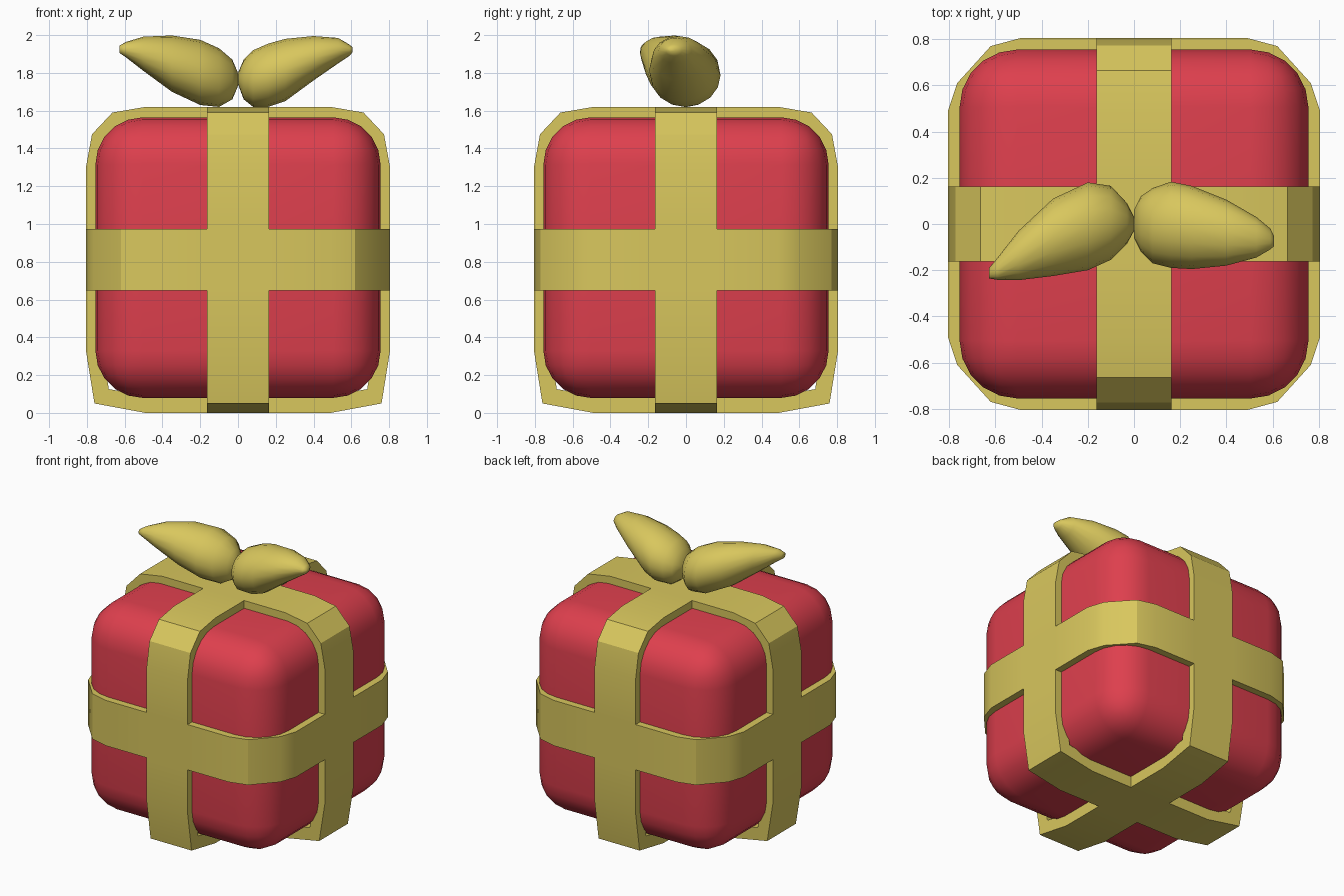
import bpy, bmesh, math
from mathutils import Vector

if "Cube" in bpy.data.objects:
    bpy.data.objects.remove(bpy.data.objects["Cube"])


def material(name, rgb):
    m = bpy.data.materials.new(name)
    m.diffuse_color = (*rgb, 1)
    m.use_nodes = True
    m.node_tree.nodes["Principled BSDF"].inputs["Base Color"].default_value = m.diffuse_color
    return m


RED = material("red wrapping", (0.73, 0.05, 0.075))
GOLD = material("gold ribbon", (0.69, 0.57, 0.11))


def add(name, bm, mat, angle):
    bmesh.ops.recalc_face_normals(bm, faces=bm.faces)
    me = bpy.data.meshes.new(name)
    bm.to_mesh(me)
    bm.free()
    me.materials.append(mat)
    ob = bpy.data.objects.new(name, me)
    bpy.context.collection.objects.link(ob)
    smooth(ob, angle)
    return ob


def smooth(ob, angle):
    bpy.ops.object.select_all(action='DESELECT')
    ob.select_set(True)
    bpy.context.view_layer.objects.active = ob
    bpy.ops.object.shade_smooth_by_angle(angle=math.radians(angle))


# Rounded box
bm = bmesh.new()
bmesh.ops.create_cube(bm, size=1)
for v in bm.verts:
    v.co = Vector((v.co.x * 1.51, v.co.y * 1.51, 0.822 + v.co.z * 1.485))
bmesh.ops.bevel(bm, geom=bm.edges[:], offset=0.25, segments=5,
                profile=0.5, affect='EDGES')
add("gift_box", bm, RED, 60)


# Ribbon bands: hollow rings swept from a half profile (u, v)
def band(name, half, centre, place, width=0.163):
    outer = half + [(-u, v) for u, v in reversed(half)]
    inner = [(u * 0.9, centre + (v - centre) * 0.9) for u, v in outer]
    bm = bmesh.new()
    loops = [[bm.verts.new(place(u, v, w)) for u, v in prof]
             for prof, w in ((outer, -width), (outer, width),
                             (inner, width), (inner, -width))]
    n = len(outer)
    for k in range(4):
        a, b = loops[k], loops[(k + 1) % 4]
        for i in range(n):
            j = (i + 1) % n
            bm.faces.new((a[i], a[j], b[j], b[i]))
    return add(name, bm, GOLD, 30)


upright = [(0.49, 0.0), (0.76, 0.05), (0.805, 0.33), (0.805, 1.3),
           (0.773, 1.475), (0.665, 1.59), (0.49, 1.62)]
corner = [(0.805, 0.49), (0.765, 0.61), (0.62, 0.77), (0.49, 0.805)]
level = [(u, -v) for u, v in reversed(corner)] + corner

ribbon = band("ribbon", upright, 0.81, lambda u, v, w: (u, w, v))
others = [band("ribbon_side", upright, 0.81, lambda u, v, w: (w, u, v)),
          band("ribbon_level", level, 0.0, lambda u, v, w: (u, v, 0.81 + w))]
for other in others:
    mod = ribbon.modifiers.new("join", 'BOOLEAN')
    mod.operation, mod.solver, mod.object = 'UNION', 'EXACT', other
    bpy.context.view_layer.objects.active = ribbon
    bpy.ops.object.modifier_apply(modifier=mod.name)
    bpy.data.objects.remove(other)
smooth(ribbon, 30)


# Bow lobes: lofted ellipses, stations are x, y min, y max, z min, z max
def lobe(name, stations, sides=16):
    bm = bmesh.new()
    rings = []
    for x, y0, y1, z0, z1 in stations:
        ring = []
        for i in range(sides):
            a = 2 * math.pi * i / sides
            ring.append(bm.verts.new((x, (y0 + y1) / 2 + (y1 - y0) / 2 * math.cos(a),
                                      (z0 + z1) / 2 + (z1 - z0) / 2 * math.sin(a))))
        rings.append(ring)
    for a, b in zip(rings, rings[1:]):
        for i in range(sides):
            j = (i + 1) % sides
            bm.faces.new((a[i], a[j], b[j], b[i]))
    bm.faces.new(rings[0])
    bm.faces.new(rings[-1])
    add(name, bm, GOLD, 80)


lobe("bow_left", [
    (0.00, -0.03, 0.03, 1.73, 1.80), (-0.03, -0.085, 0.09, 1.66, 1.87),
    (-0.10, -0.155, 0.165, 1.62, 1.93), (-0.20, -0.20, 0.18, 1.63, 1.975),
    (-0.35, -0.225, 0.11, 1.70, 1.998), (-0.50, -0.243, -0.03, 1.81, 1.992),
    (-0.59, -0.242, -0.145, 1.88, 1.965), (-0.627, -0.235, -0.19, 1.905, 1.945)])
lobe("bow_right", [
    (0.00, -0.06, 0.06, 1.74, 1.80), (0.03, -0.12, 0.12, 1.66, 1.87),
    (0.08, -0.17, 0.155, 1.62, 1.92), (0.16, -0.19, 0.183, 1.62, 1.955),
    (0.25, -0.195, 0.165, 1.65, 1.98), (0.40, -0.18, 0.105, 1.76, 1.995),
    (0.53, -0.145, 0.03, 1.85, 1.985), (0.59, -0.11, -0.02, 1.89, 1.95),
    (0.607, -0.095, -0.055, 1.91, 1.935)])
